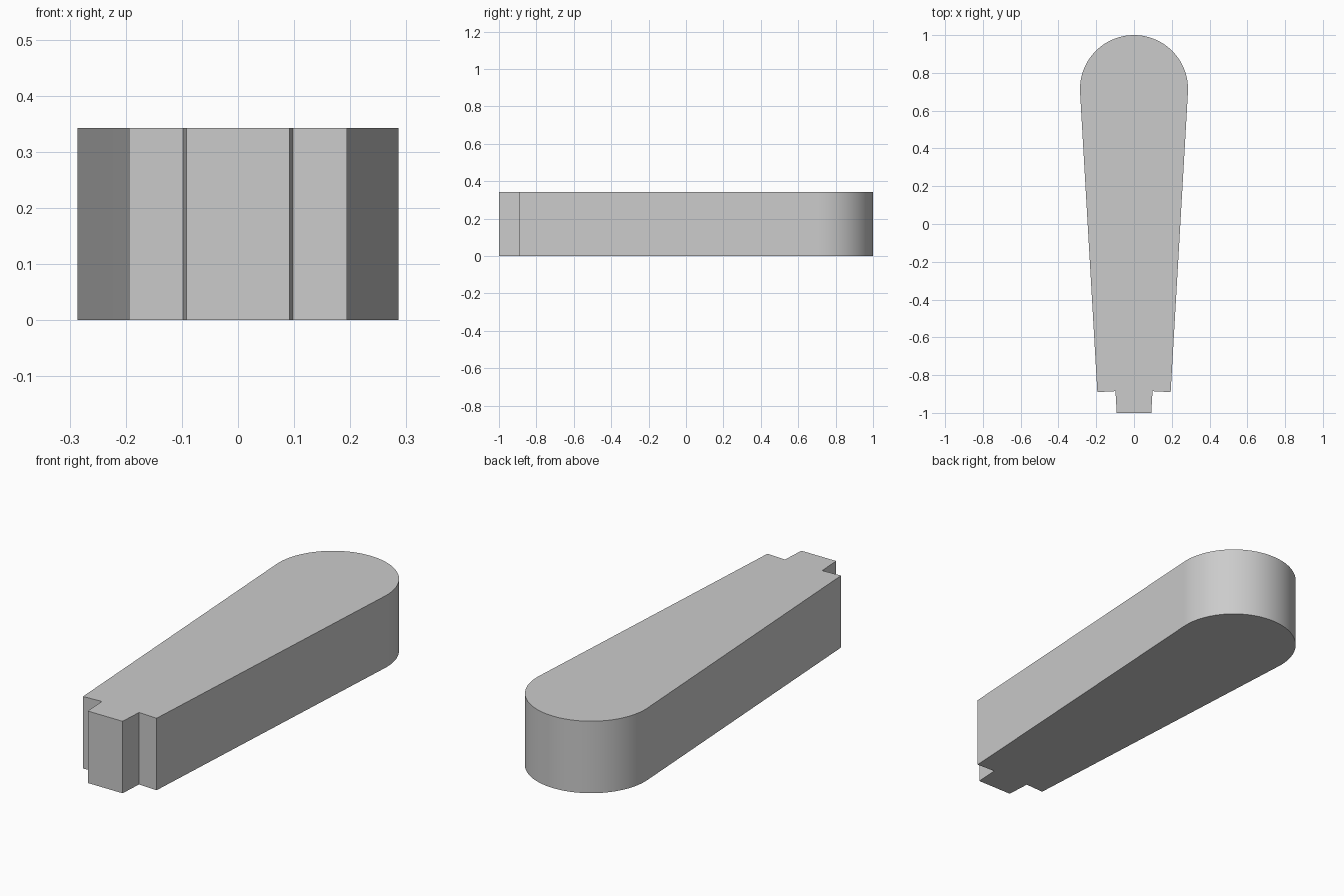
import bpy, bmesh
from math import sin, cos, radians

if "Cube" in bpy.data.objects:
    bpy.data.objects.remove(bpy.data.objects["Cube"], do_unlink=True)

HEIGHT = 0.343
RADIUS = 0.286
CENTRE_Y = 1 - RADIUS
TAPER = 3.3        # lean of the sides in degrees
ARC_STEPS = 64

# Plain grey material
grey = bpy.data.materials.new("plain grey")
grey.use_nodes = True
colour = (0.6, 0.6, 0.6, 1)
grey.diffuse_color = colour
grey.node_tree.nodes["Principled BSDF"].inputs["Base Color"].default_value = colour

# Outline: stepped tab at the narrow end, round wide end tangent to the sides
tab_half = [(0.0915, -1), (0.098, -0.885), (0.194, -0.89)]
outline = list(tab_half)
for i in range(ARC_STEPS + 1):
    a = radians(-TAPER + (180 + 2 * TAPER) * i / ARC_STEPS)
    outline.append((RADIUS * cos(a), CENTRE_Y + RADIUS * sin(a)))
outline += [(-x, y) for x, y in reversed(tab_half)]

# Tapered body: outline extruded upward
bm = bmesh.new()
base = bm.faces.new([bm.verts.new((x, y, 0)) for x, y in outline])
top = bmesh.ops.extrude_face_region(bm, geom=[base], use_keep_orig=True)
bmesh.ops.translate(bm, vec=(0, 0, HEIGHT),
                    verts=[v for v in top["geom"] if isinstance(v, bmesh.types.BMVert)])
bmesh.ops.recalc_face_normals(bm, faces=bm.faces)

mesh = bpy.data.meshes.new("tapered_body")
bm.to_mesh(mesh)
bm.free()
mesh.materials.append(grey)
body = bpy.data.objects.new("tapered_body", mesh)
bpy.context.collection.objects.link(body)

# Smooth round end, sharp corners
bpy.ops.object.select_all(action="DESELECT")
body.select_set(True)
bpy.context.view_layer.objects.active = body
bpy.ops.object.shade_smooth_by_angle(angle=radians(30))
